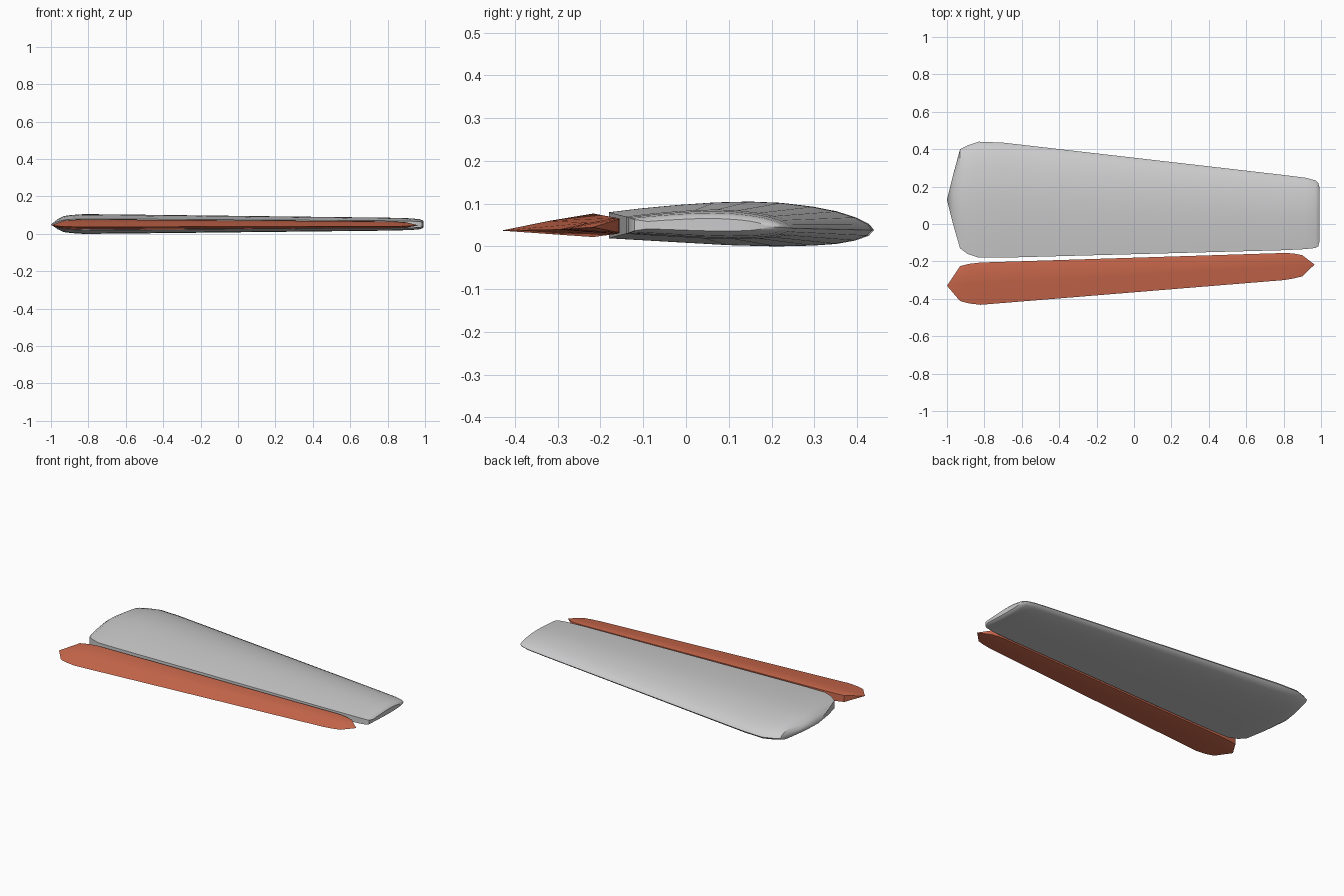
import bpy, bmesh, math

cube = bpy.data.objects.get("Cube")
if cube:
    bpy.data.objects.remove(cube, do_unlink=True)


def material(name, rgb):
    mat = bpy.data.materials.new(name)
    mat.use_nodes = True
    mat.diffuse_color = (*rgb, 1)
    mat.node_tree.nodes["Principled BSDF"].inputs["Base Color"].default_value = (*rgb, 1)
    return mat


def loft(name, profile, stations, mat, mid_z):
    """Skin a chordwise profile (fraction, z) along stations (x, rear y, front y, thickness)."""
    bm = bmesh.new()
    rings = []
    for x, rear, front, thick in stations:
        rings.append([bm.verts.new((x, rear + t * (front - rear), mid_z + (z - mid_z) * thick))
                      for t, z in profile])
    count = len(profile)
    for a, b in zip(rings, rings[1:]):
        for i in range(count):
            j = (i + 1) % count
            bm.faces.new((a[i], a[j], b[j], b[i]))
    bm.faces.new(rings[0])
    bm.faces.new(rings[-1])
    bmesh.ops.remove_doubles(bm, verts=bm.verts, dist=0.0005)
    bmesh.ops.recalc_face_normals(bm, faces=bm.faces)
    mesh = bpy.data.meshes.new(name)
    bm.to_mesh(mesh)
    bm.free()
    mesh.materials.append(mat)
    obj = bpy.data.objects.new(name, mesh)
    bpy.context.collection.objects.link(obj)
    bpy.ops.object.select_all(action='DESELECT')
    obj.select_set(True)
    bpy.context.view_layer.objects.active = obj
    bpy.ops.object.shade_smooth_by_angle(angle=math.radians(35))
    return obj


light_grey = material("light grey", (0.6, 0.6, 0.61))
orange_red = material("orange red", (0.62, 0.145, 0.075))

# Main wing panel: blunt rear edge, rounded leading edge
wing_profile = [
    (0, 0.08), (0.12, 0.089), (0.26, 0.097), (0.4, 0.103), (0.53, 0.105), (0.65, 0.102),
    (0.77, 0.093), (0.86, 0.082), (0.93, 0.068), (0.98, 0.053), (1, 0.038),
    (0.98, 0.025), (0.93, 0.014), (0.86, 0.006), (0.77, 0.002), (0.63, 0),
    (0.45, 0.003), (0.25, 0.01), (0, 0.019)]
wing_stations = [
    (-1, 0.13, 0.13, 0), (-0.965, -0.01, 0.27, 0.5), (-0.93, -0.13, 0.4, 0.82),
    (-0.89, -0.16, 0.42, 0.92), (-0.83, -0.18, 0.44, 1), (-0.7, -0.18, 0.435, 0.99),
    (0.8, -0.14, 0.262, 0.66), (0.92, -0.134, 0.247, 0.6), (0.97, -0.128, 0.233, 0.52),
    (0.985, -0.12, 0.22, 0.42), (0.993, -0.09, 0.19, 0.28)]
loft("wing_panel", wing_profile, wing_stations, light_grey, 0.05)

# Trailing flap: wedge with a thin rear edge
flap_profile = [(0, 0.037), (0.5, 0.06), (0.95, 0.077), (1, 0.075),
                (1, 0.025), (0.95, 0.022), (0.5, 0.029)]
flap_stations = [
    (-1, -0.33, -0.33, 0), (-0.93, -0.412, -0.225, 0.8), (-0.88, -0.425, -0.213, 0.93),
    (-0.82, -0.432, -0.206, 1), (0.8, -0.3, -0.155, 0.68), (0.85, -0.292, -0.157, 0.62),
    (0.9, -0.28, -0.167, 0.52), (0.965, -0.217, -0.217, 0)]
loft("trailing_flap", flap_profile, flap_stations, orange_red, 0.045)
